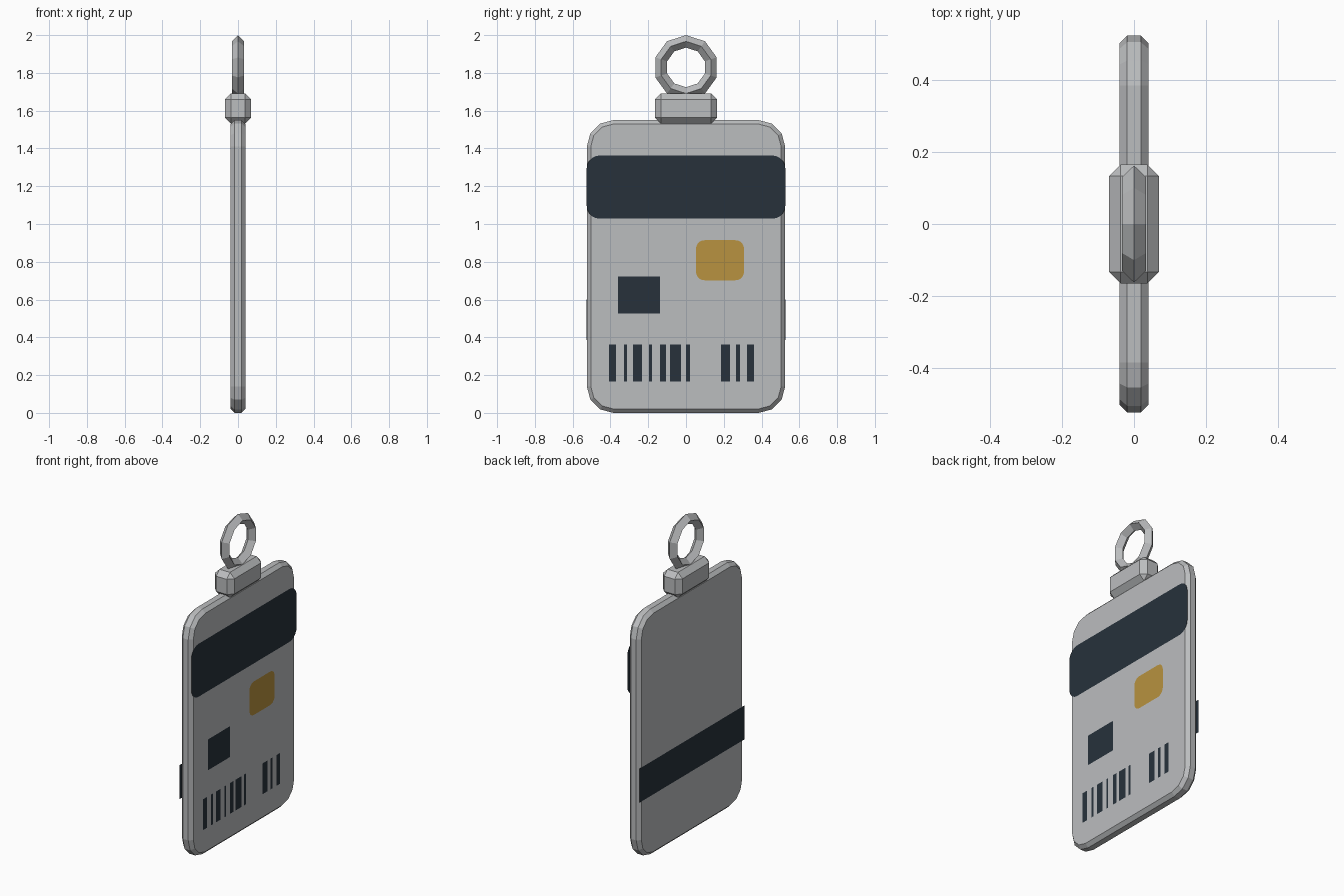
import bpy, bmesh, math
from mathutils import Matrix

if "Cube" in bpy.data.objects:
    bpy.data.objects.remove(bpy.data.objects["Cube"])


def material(name, rgb):
    m = bpy.data.materials.new(name)
    m.diffuse_color = (*rgb, 1)
    m.use_nodes = True
    m.node_tree.nodes["Principled BSDF"].inputs["Base Color"].default_value = m.diffuse_color
    return m


GREY = material("light grey", (0.50, 0.51, 0.52))
DARK = material("dark navy", (0.02, 0.031, 0.044))
GOLD = material("gold", (0.48, 0.29, 0.05))


def finish(name, bm, mat):
    bmesh.ops.recalc_face_normals(bm, faces=bm.faces)
    return store(name, bm, mat)


def store(name, bm, mat):
    me = bpy.data.meshes.new(name)
    bm.to_mesh(me)
    bm.free()
    me.materials.append(mat)
    ob = bpy.data.objects.new(name, me)
    bpy.context.collection.objects.link(ob)
    return ob


def rounded(y0, y1, z0, z1, r, seg):
    """Outline of a rounded rectangle in the YZ plane, counter-clockwise from +x."""
    if r == 0:
        return [(y0, z0), (y1, z0), (y1, z1), (y0, z1)]
    corners = [(y1 - r, z1 - r), (y0 + r, z1 - r), (y0 + r, z0 + r), (y1 - r, z0 + r)]
    pts = []
    for q, (cy, cz) in enumerate(corners):
        for i in range(seg + 1):
            a = math.pi / 2 * (q + i / seg)
            pts.append((cy + r * math.cos(a), cz + r * math.sin(a)))
    return pts


def plate(name, y0, y1, z0, z1, mat, x=0.042, r=0):
    """Printed detail: a flat sheet lying just off the card face."""
    bm = bmesh.new()
    f = bm.faces.new([bm.verts.new((x, y, z)) for y, z in rounded(y0, y1, z0, z1, r, 5)])
    if x < 0:
        f.normal_flip()
    return store(name, bm, mat)


# Card body: stacked rounded outlines give the chamfered rim
bm = bmesh.new()
loops = []
for x, inset in ((-0.04, 0.021), (-0.019, 0), (0.019, 0), (0.04, 0.021)):
    outline = rounded(-0.525 + inset, 0.525 - inset, inset, 1.55 - inset, 0.14 - inset, 3)
    loops.append([bm.verts.new((x, y, z)) for y, z in outline])
for a, b in zip(loops, loops[1:]):
    for i in range(len(a)):
        j = (i + 1) % len(a)
        bm.faces.new((a[i], a[j], b[j], b[i]))
bm.faces.new(loops[0])
bm.faces.new(loops[-1])
finish("card_body", bm, GREY)

# Clip block with chamfered edges
bm = bmesh.new()
bmesh.ops.create_cube(bm, size=1, matrix=Matrix.Translation((0, 0, 1.611))
                      @ Matrix.Diagonal((0.138, 0.33, 0.16, 1)))
bmesh.ops.bevel(bm, geom=bm.edges[:], offset=0.032, segments=1, affect='EDGES')
finish("clip_block", bm, GREY)

# Ring: ten sides, diamond cross-section
bm = bmesh.new()
N, RAD, TUBE = 10, 0.138, 0.033
rings = []
for i in range(N):
    a = math.pi / 2 + 2 * math.pi * i / N
    ring = []
    for k in range(4):
        t = math.pi / 2 * k
        d = RAD + TUBE * math.cos(t)
        ring.append(bm.verts.new((TUBE * math.sin(t), d * math.cos(a), 1.829 + d * math.sin(a))))
    rings.append(ring)
for i in range(N):
    a, b = rings[i], rings[(i + 1) % N]
    for k in range(4):
        bm.faces.new((a[k], a[(k + 1) % 4], b[(k + 1) % 4], b[k]))
finish("key_ring", bm, GREY)

# Printed details
plate("header_band", -0.526, 0.526, 1.028, 1.363, DARK, r=0.07)
plate("chip", 0.053, 0.307, 0.702, 0.914, GOLD, r=0.045)
plate("photo_square", -0.36, -0.138, 0.527, 0.722, DARK)
plate("back_stripe", -0.526, 0.526, 0.385, 0.6, DARK, x=-0.042)

# Barcode: centre and width of each bar
bars = [(-0.389, 0.037), (-0.32, 0.016), (-0.257, 0.048), (-0.188, 0.016), (-0.122, 0.032),
        (-0.056, 0.058), (0.011, 0.02), (0.209, 0.048), (0.275, 0.021), (0.341, 0.037)]
for n, (c, w) in enumerate(bars):
    plate(f"barcode_bar_{n + 1}", c - w / 2, c + w / 2, 0.167, 0.362, DARK)
